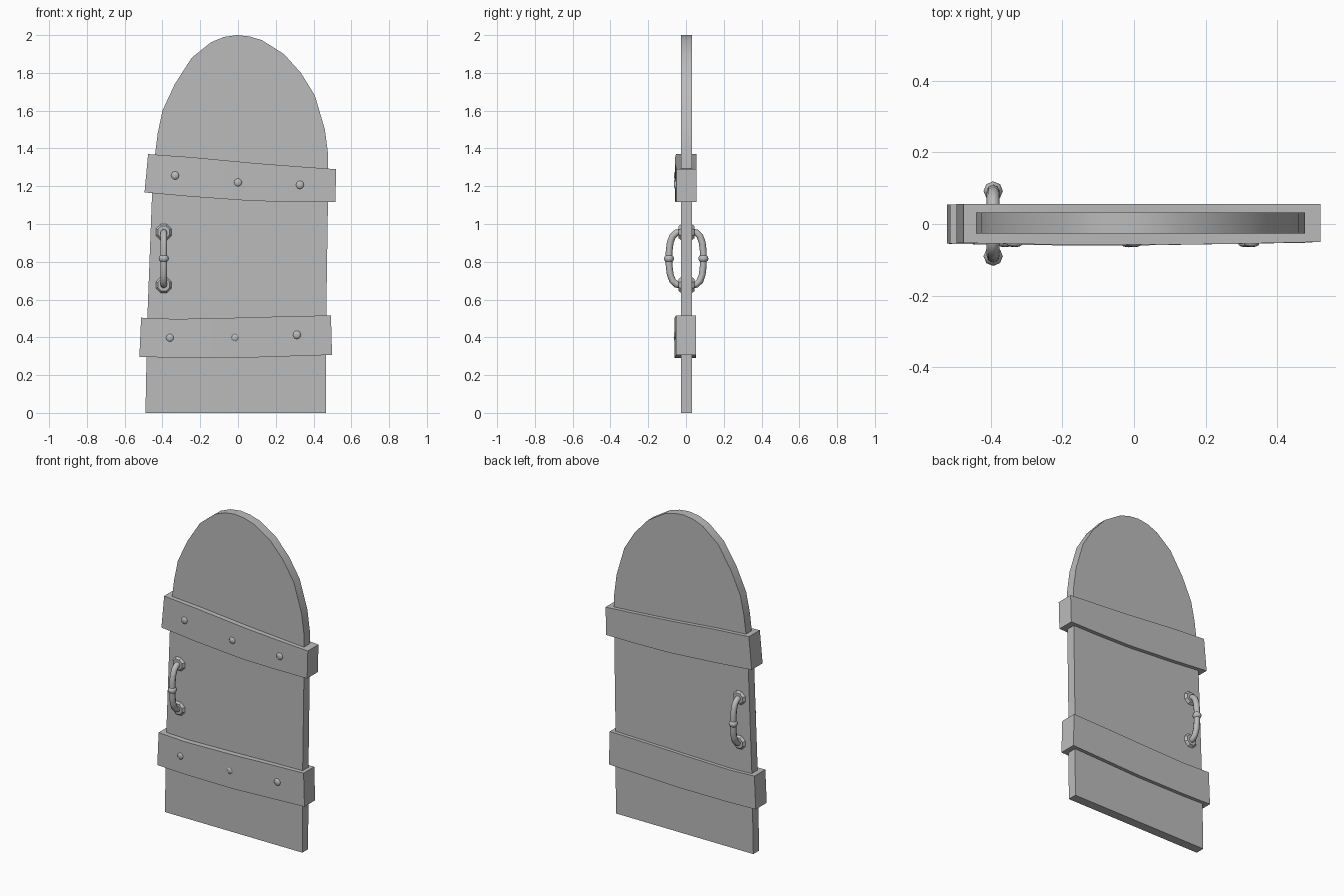
import bpy, bmesh, math
from mathutils import Matrix, Vector

cube = bpy.data.objects.get("Cube")
if cube:
    bpy.data.objects.remove(cube, do_unlink=True)

grey = bpy.data.materials.new("plain grey")
COLOUR = (0.5, 0.5, 0.5, 1)
grey.diffuse_color = COLOUR
grey.use_nodes = True
grey.node_tree.nodes["Principled BSDF"].inputs["Base Color"].default_value = COLOUR


def finish(bm, name, angle=30):
    bmesh.ops.recalc_face_normals(bm, faces=bm.faces)
    mesh = bpy.data.meshes.new(name)
    bm.to_mesh(mesh)
    bm.free()
    mesh.materials.append(grey)
    obj = bpy.data.objects.new(name, mesh)
    bpy.context.collection.objects.link(obj)
    bpy.ops.object.select_all(action="DESELECT")
    obj.select_set(True)
    bpy.context.view_layer.objects.active = obj
    bpy.ops.object.shade_smooth_by_angle(angle=math.radians(angle))
    return obj


# Arched door leaf, slightly crooked
outline = [(-.49, 0), (.465, 0), (.467, .5), (.476, 1.1), (.477, 1.37), (.46, 1.5),
           (.407, 1.68), (.333, 1.8), (.243, 1.9), (.127, 1.973), (.06, 1.993), (-.005, 2),
           (-.075, 1.99), (-.143, 1.962), (-.245, 1.88), (-.335, 1.74), (-.4, 1.6),
           (-.425, 1.48), (-.44, 1.36), (-.455, 1.16), (-.48, .5)]
bm = bmesh.new()
face = bm.faces.new([bm.verts.new((x, -.026, z)) for x, z in outline])
out = bmesh.ops.extrude_face_region(bm, geom=[face])
bmesh.ops.translate(bm, vec=(0, .058, 0),
                    verts=[v for v in out["geom"] if isinstance(v, bmesh.types.BMVert)])
finish(bm, "door_leaf")


# Warped cross bands wrapping the leaf; each row is top x, top z, bottom x, bottom z, front y
def band(name, rows, back):
    bm = bmesh.new()
    rings = [[bm.verts.new(p) for p in ((tx, front, tz), (tx, back, tz),
                                        (bx, back, bz), (bx, front, bz))]
             for tx, tz, bx, bz, front in rows]
    for a, b in zip(rings, rings[1:]):
        for i in range(4):
            j = (i + 1) % 4
            bm.faces.new((a[i], a[j], b[j], b[i]))
    bm.faces.new(rings[0])
    bm.faces.new(rings[-1])
    finish(bm, name)


band("upper_band", [(-.476, 1.37, -.495, 1.167, -.053), (-.25, 1.354, -.25, 1.145, -.057),
                    (.09, 1.322, .075, 1.122, -.058), (.3, 1.306, .3, 1.117, -.055),
                    (.52, 1.29, .515, 1.116, -.05)], .056)
band("lower_band", [(-.513, .504, -.522, .297, -.055), (-.33, .497, -.33, .292, -.059),
                    (0, .504, 0, .291, -.06), (.25, .511, .25, .299, -.056),
                    (.492, .516, .498, .307, -.052)], .054)

# Low domed studs on the front of the bands
for name, spots in (("upper_stud", [(-.333, 1.257), (0, 1.22), (.328, 1.207)]),
                    ("lower_stud", [(-.36, .398), (-.016, .398), (.312, .413)])):
    for x, z in spots:
        bm = bmesh.new()
        place = Matrix.Translation((x, -.055, z)) @ Matrix.Diagonal((1, .45, 1, 1))
        bmesh.ops.create_uvsphere(bm, u_segments=10, v_segments=6, radius=.022, matrix=place)
        finish(bm, name, 60)


# Bowed pull handles, one on each side
def handle(name, side, face_y, reach):
    hx, low, high = -.393, .677, .957
    mid = (low + high) / 2
    # Octagonal mounting plates with a raised centre
    for z in (low, high):
        bm = bmesh.new()
        turn = Matrix.Rotation(math.pi / 2 * side, 4, "X")
        place = Matrix.Translation((hx, face_y + side * .004, z)) @ turn.inverted()
        spin = Matrix.Rotation(math.pi / 8, 4, "Z")
        bmesh.ops.create_cone(bm, cap_ends=True, segments=8, radius1=.05, radius2=.034,
                              depth=.02, matrix=place @ turn @ turn.inverted() @ spin)
        for v in bm.verts:
            near = abs(v.co.y - face_y) < .009
            r = Vector((v.co.x - hx, 0, v.co.z - z)).normalized() * (.05 if near else .034)
            v.co.x, v.co.z = hx + r.x, z + r.z
        finish(bm, name + "_plate")
    # Bar swept along a rounded bow
    path = [(0, -.14), (.03, -.137), (.055, -.118), (.07, -.085), (.077, -.04), (.078, 0)]
    path += [(d, -h) for d, h in reversed(path[:-1])]
    points = [Vector((hx, face_y + side * d * reach / .078, mid + h)) for d, h in path]
    bm = bmesh.new()
    rings = []
    for i, p in enumerate(points):
        t = (points[min(i + 1, len(points) - 1)] - points[max(i - 1, 0)]).normalized()
        across = Vector((1, 0, 0))
        up = t.cross(across)
        rings.append([bm.verts.new(p + .018 * (across * math.cos(a) + up * math.sin(a)))
                      for a in (k * math.pi / 4 for k in range(8))])
    for a, b in zip(rings, rings[1:]):
        for i in range(8):
            j = (i + 1) % 8
            bm.faces.new((a[i], a[j], b[j], b[i]))
    bm.faces.new(rings[0])
    bm.faces.new(rings[-1])
    finish(bm, name + "_bar", 60)
    # Collar at the middle of the bar
    bm = bmesh.new()
    place = Matrix.Translation((hx, face_y + side * reach, mid)) @ Matrix.Diagonal((1, 1, .85, 1))
    bmesh.ops.create_uvsphere(bm, u_segments=8, v_segments=6, radius=.027, matrix=place)
    finish(bm, name + "_collar", 60)


handle("front_handle", -1, -.026, .064)
handle("back_handle", 1, .032, .06)
